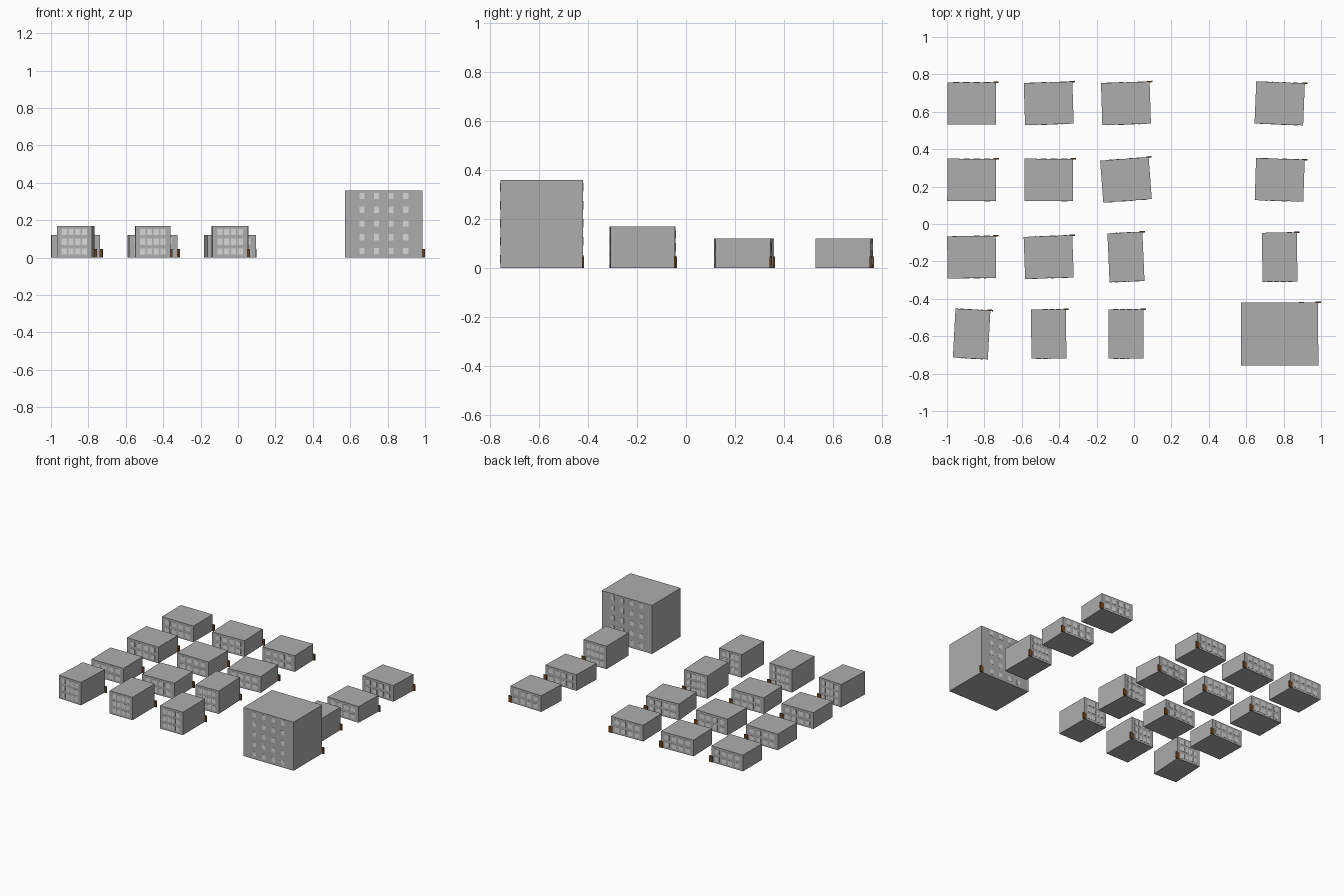
import bpy, bmesh, math
from mathutils import Matrix, Vector

if "Cube" in bpy.data.objects:
    bpy.data.objects.remove(bpy.data.objects["Cube"])


def material(name, rgb):
    m = bpy.data.materials.new(name)
    m.diffuse_color = (*rgb, 1)
    m.use_nodes = True
    m.node_tree.nodes["Principled BSDF"].inputs["Base Color"].default_value = m.diffuse_color
    return m


WALL = material("wall grey", (0.42, 0.42, 0.42))
GLASS = material("window pale grey", (0.68, 0.68, 0.68))
WOOD = material("door brown", (0.16, 0.06, 0.015))


def boxes(name, items, mat, place):
    """One object made of boxes, each given as (centre, size)."""
    bm = bmesh.new()
    for c, s in items:
        bmesh.ops.create_cube(bm, size=1,
                              matrix=Matrix.Translation(c) @ Matrix.Diagonal((*s, 1)))
    me = bpy.data.meshes.new(name)
    bm.to_mesh(me)
    bm.free()
    me.materials.append(mat)
    ob = bpy.data.objects.new(name, me)
    ob.matrix_world = place
    bpy.context.collection.objects.link(ob)
    return ob


# kind: width, depth, height, columns, column pitch, rows, row pitch,
# first row height, window width, window height
KINDS = {
    "house": (0.26, 0.225, 0.12, 4, 0.055, 2, 0.055, 0.032, 0.036, 0.034),
    "flats": (0.187, 0.262, 0.17, 4, 0.036, 3, 0.052, 0.033, 0.028, 0.034),
    "tower": (0.412, 0.336, 0.36, 4, 0.078, 5, 0.0735, 0.036, 0.028, 0.034),
}


def building(kind, x, y, turn):
    w, d, h, cols, px, rows, pz, z0, ww, wh = KINDS[kind]
    place = Matrix.Translation((x, y, 0)) @ Matrix.Rotation(math.radians(turn), 4, 'Z')
    boxes(kind + "_walls", [((0, 0, h / 2), (w, d, h))], WALL, place)
    # thin window plates on front and back
    panes = [(((i - (cols - 1) / 2) * px, side * d / 2, z0 + j * pz), (ww, 0.003, wh))
             for side in (-1, 1) for i in range(cols) for j in range(rows)]
    boxes(kind + "_windows", panes, GLASS, place)
    # door plate on the back, overhanging the right corner
    boxes(kind + "_door", [((w / 2, d / 2, 0.0235), (0.029, 0.008, 0.047))], WOOD, place)


COLS = (-0.868, -0.456, -0.043, 0.779)
ROWS = (
    (0.645, (("house", 0), ("house", 1.8), ("house", 1.8), ("house", -2.3))),
    (0.236, (("house", -0.3), ("house", -0.3), ("house", 4.3), ("house", -1.8))),
    (-0.177, (("house", 0.7), ("house", 2), ("flats", 2.5), ("flats", 0.6))),
    (-0.588, (("flats", -3), ("flats", 0.4), ("flats", 0.2), ("tower", 0.1))),
)
for y, plots in ROWS:
    for x, (kind, turn) in zip(COLS, plots):
        building(kind, x, y, turn)
